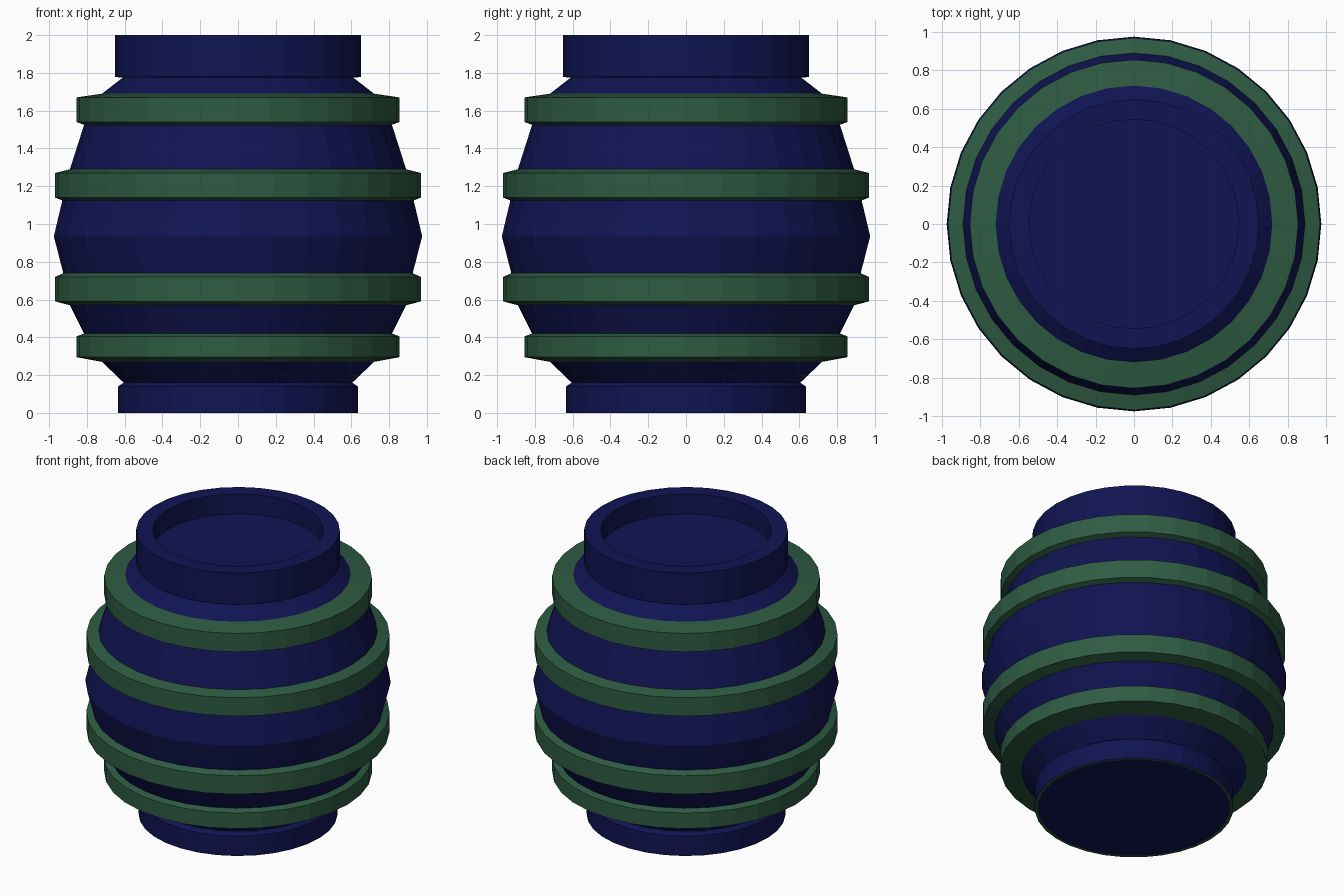
import bpy, bmesh, math

if "Cube" in bpy.data.objects:
    bpy.data.objects.remove(bpy.data.objects["Cube"])

SIDES = 32


def material(name, color):
    m = bpy.data.materials.new(name)
    m.diffuse_color = color
    m.use_nodes = True
    m.node_tree.nodes["Principled BSDF"].inputs["Base Color"].default_value = m.diffuse_color
    return m


navy = material("navy", (0.005, 0.007, 0.085, 1))
green = material("green", (0.027, 0.105, 0.055, 1))

# (radius, height, material of the strip leading to the next point: 0 navy, 1 green)
profile = [
    (0, 0, 0), (0.615, 0, 1),                                        # base, thin green edge
    (0.635, 0, 0), (0.635, 0.14, 0), (0.605, 0.16, 0),               # foot
    (0.72, 0.27, 1), (0.855, 0.295, 1), (0.855, 0.405, 1),           # lowest band
    (0.815, 0.42, 0),
    (0.89, 0.57, 1), (0.968, 0.59, 1), (0.968, 0.72, 1),             # lower middle band
    (0.925, 0.74, 0), (0.975, 0.935, 0),                             # belly
    (0.93, 1.125, 1), (0.968, 1.14, 1), (0.968, 1.27, 1),            # upper middle band
    (0.89, 1.29, 0),
    (0.815, 1.525, 1), (0.855, 1.54, 1), (0.855, 1.67, 1),           # top band
    (0.72, 1.69, 0), (0.61, 1.775, 0),                               # shoulder
    (0.65, 1.778, 0), (0.65, 2.0, 0), (0.545, 2.0, 0),               # rim
    (0.545, 1.86, 0), (0, 1.86, 0),                                  # recessed top
]

# Lathe the profile into one banded jar
bm = bmesh.new()
rings = []
for r, z, _ in profile:
    n = SIDES if r else 1
    rings.append([bm.verts.new((r * math.cos(i * math.tau / SIDES),
                                r * math.sin(i * math.tau / SIDES), z)) for i in range(n)])
for (lo, hi), (_, _, mat) in zip(zip(rings, rings[1:]), profile):
    if len(lo) == 1:
        bm.faces.new(hi[::-1]).material_index = mat
    elif len(hi) == 1:
        bm.faces.new(lo).material_index = mat
    else:
        for i in range(SIDES):
            j = (i + 1) % SIDES
            bm.faces.new((lo[i], lo[j], hi[j], hi[i])).material_index = mat
# Drop the unused centre points of the caps
bmesh.ops.delete(bm, geom=[v for v in bm.verts if not v.link_faces], context='VERTS')
bmesh.ops.recalc_face_normals(bm, faces=bm.faces)

mesh = bpy.data.meshes.new("banded_jar")
bm.to_mesh(mesh)
bm.free()
mesh.materials.append(navy)
mesh.materials.append(green)
bpy.context.collection.objects.link(bpy.data.objects.new("banded_jar", mesh))
